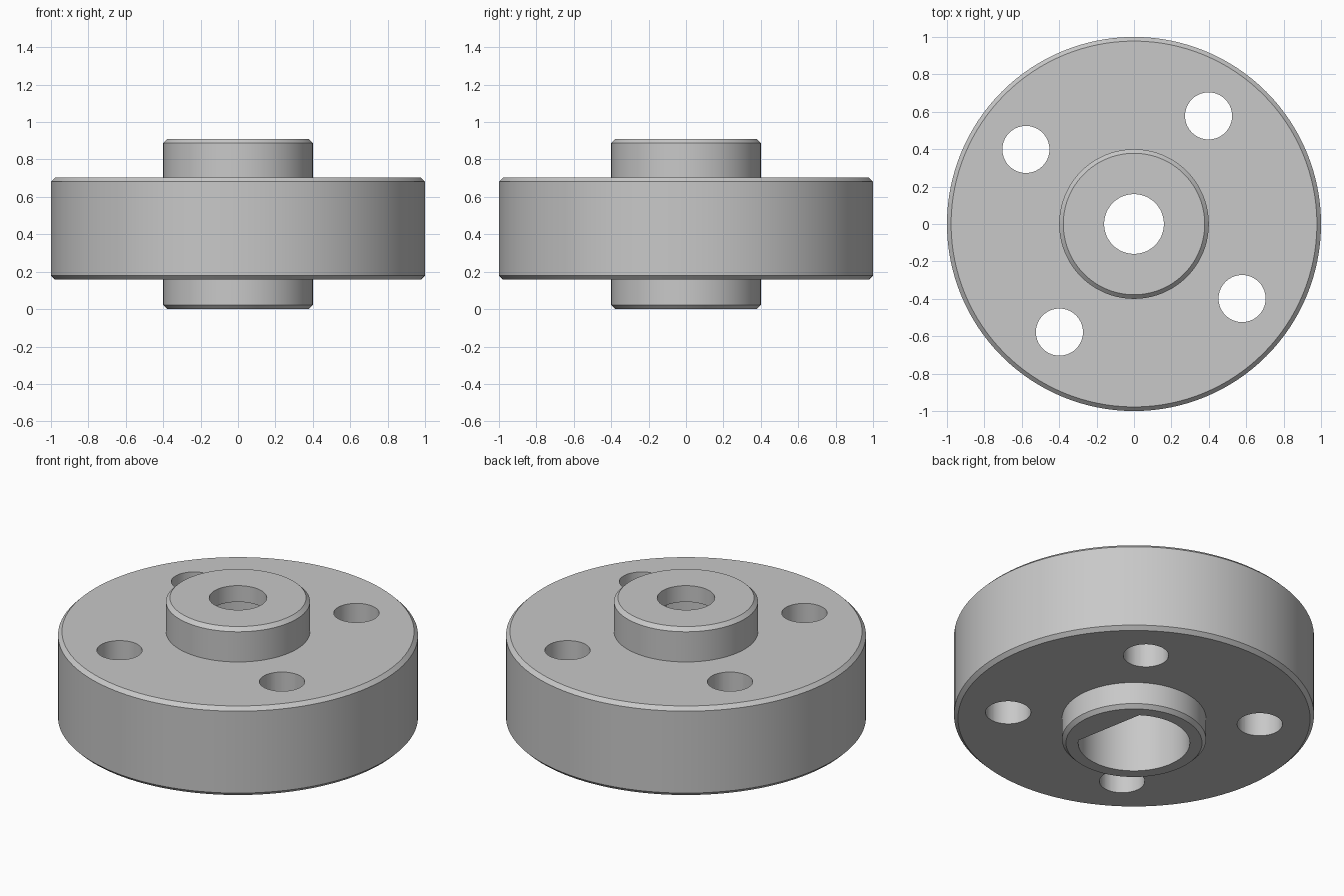
import bpy, bmesh, math

if "Cube" in bpy.data.objects:
    bpy.data.objects.remove(bpy.data.objects["Cube"])

grey = bpy.data.materials.new("plain_grey")
grey.diffuse_color = (0.58, 0.58, 0.58, 1)
grey.use_nodes = True
grey.node_tree.nodes["Principled BSDF"].inputs["Base Color"].default_value = grey.diffuse_color

TURN = math.radians(10.4)   # rotation of the hole pattern and bore flat
SEG = 128


def add_object(name, bm):
    bmesh.ops.recalc_face_normals(bm, faces=bm.faces)
    mesh = bpy.data.meshes.new(name)
    bm.to_mesh(mesh)
    bm.free()
    mesh.materials.append(grey)
    obj = bpy.data.objects.new(name, mesh)
    bpy.context.collection.objects.link(obj)
    return obj


def lathe(name, profile, seg):
    """Closed solid of revolution with flat caps."""
    bm = bmesh.new()
    rings = []
    for r, z in profile:
        rings.append([bm.verts.new((r * math.cos(2 * math.pi * i / seg),
                                    r * math.sin(2 * math.pi * i / seg), z))
                      for i in range(seg)])
    for a, b in zip(rings, rings[1:]):
        for i in range(seg):
            j = (i + 1) % seg
            bm.faces.new((a[i], a[j], b[j], b[i]))
    bm.faces.new(rings[0][::-1])
    bm.faces.new(rings[-1])
    return add_object(name, bm)


def prism(name, outline, z0, z1):
    bm = bmesh.new()
    lo = [bm.verts.new((x, y, z0)) for x, y in outline]
    hi = [bm.verts.new((x, y, z1)) for x, y in outline]
    n = len(outline)
    for i in range(n):
        j = (i + 1) % n
        bm.faces.new((lo[i], lo[j], hi[j], hi[i]))
    bm.faces.new(lo[::-1])
    bm.faces.new(hi)
    return add_object(name, bm)


def arc(cx, cy, r, start, end, n):
    return [(cx + r * math.cos(start + (end - start) * i / n),
             cy + r * math.sin(start + (end - start) * i / n)) for i in range(n + 1)]


# Chamfered disc with a hub on both sides
C = 0.022
hub = lathe("flanged_hub", [
    (0.4 - C, 0.0), (0.4, C), (0.4, 0.157), (1 - C, 0.157), (1, 0.157 + C),
    (1, 0.703 - C), (1 - C, 0.703), (0.4, 0.703), (0.4, 0.91 - C), (0.4 - C, 0.91)], SEG)

# D-shaped blind bore from below, small hole through the top, four bolt holes
full = 2 * math.pi
cutters = [
    prism("bore_cutter", arc(0, 0, 0.31, TURN + math.pi / 4, TURN + full - math.pi / 4, 72), -0.1, 0.81),
    prism("top_hole_cutter", arc(0, 0, 0.16, 0, full, 48)[:-1], 0.7, 1.0),
]
for k in range(4):
    a = TURN + math.pi / 4 + k * math.pi / 2
    cutters.append(prism("bolt_hole_cutter", arc(0.702 * math.cos(a), 0.702 * math.sin(a),
                                                 0.126, 0, full, 40)[:-1], -0.1, 1.0))

bpy.context.view_layer.objects.active = hub
hub.select_set(True)
for cutter in cutters:
    mod = hub.modifiers.new("cut", 'BOOLEAN')
    mod.operation = 'DIFFERENCE'
    mod.solver = 'EXACT'
    mod.object = cutter
    bpy.ops.object.modifier_apply(modifier=mod.name)
    bpy.data.objects.remove(cutter)

bpy.ops.object.shade_smooth_by_angle(angle=math.radians(30))
